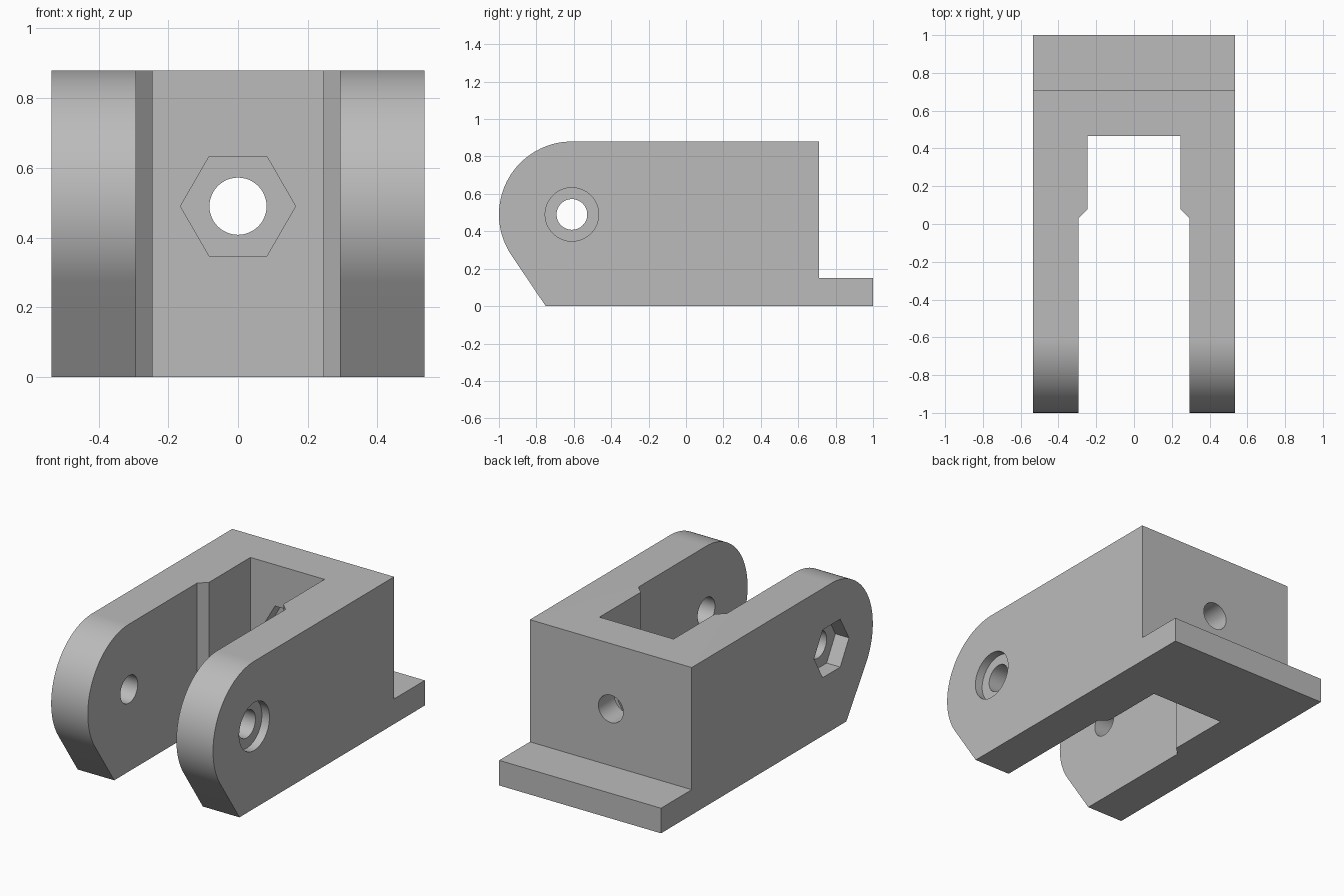
import bpy
import bmesh
from math import acos, atan2, cos, hypot, pi, radians, sin

default_cube = bpy.data.objects.get("Cube")
if default_cube:
    bpy.data.objects.remove(default_cube, do_unlink=True)

HALF_WIDTH, HEIGHT = 0.535, 0.88
PIVOT_Y, PIVOT_Z, ROUND = -0.61, 0.49, 0.39
BACK_Y, LEDGE_HEIGHT, TOE_Y = 0.71, 0.15, -0.75
BOLT, HEAD = 0.082, 0.143
NUT = HEAD / cos(pi / 6)
HEAD_DEPTH, NUT_DEPTH = 0.05, 0.09

grey = bpy.data.materials.new("plain grey")
grey.use_nodes = True
grey.diffuse_color = (0.5, 0.5, 0.5, 1)
grey.node_tree.nodes["Principled BSDF"].inputs["Base Color"].default_value = (0.5, 0.5, 0.5, 1)


def prism(name, points, axis, start, end):
    """Extrude a flat outline along the x, y or z axis."""
    place = {"x": lambda a, b, t: (t, a, b),
             "y": lambda a, b, t: (a, t, b),
             "z": lambda a, b, t: (a, b, t)}[axis]
    bm = bmesh.new()
    rings = [[bm.verts.new(place(a, b, t)) for a, b in points] for t in (start, end)]
    for ring in rings:
        bm.faces.new(ring)
    count = len(points)
    for i in range(count):
        j = (i + 1) % count
        bm.faces.new((rings[0][i], rings[0][j], rings[1][j], rings[1][i]))
    bmesh.ops.recalc_face_normals(bm, faces=bm.faces)
    mesh = bpy.data.meshes.new(name)
    bm.to_mesh(mesh)
    bm.free()
    mesh.materials.append(grey)
    obj = bpy.data.objects.new(name, mesh)
    bpy.context.collection.objects.link(obj)
    return obj


def arc(a, b, radius, first, last, steps):
    angles = [first + (last - first) * i / steps for i in range(steps + 1)]
    return [(a + radius * cos(t), b + radius * sin(t)) for t in angles]


def ring(a, b, radius, sides):
    return arc(a, b, radius, 0, 2 * pi, sides)[:-1]


# Side profile: rounded nose, sloped toe and rear ledge
dy, dz = TOE_Y - PIVOT_Y, -PIVOT_Z
tangent = atan2(dy, -dz) + 1.5 * pi - acos(ROUND / hypot(dy, dz))
profile = arc(PIVOT_Y, PIVOT_Z, ROUND, pi / 2, tangent, 48)
profile += [(TOE_Y, 0), (1, 0), (1, LEDGE_HEIGHT), (BACK_Y, LEDGE_HEIGHT), (BACK_Y, HEIGHT)]
bracket = prism("clevis_bracket", profile, "x", -HALF_WIDTH, HALF_WIDTH)

# Stepped slot between the arms
half_slot = [(0.293, -1.2), (0.293, 0.03), (0.245, 0.078), (0.245, 0.467)]
slot = half_slot + [(-x, y) for x, y in reversed(half_slot)]

# Slot, bolt holes, screw head recess and hexagonal nut pockets
cutters = [
    prism("slot_cutter", slot, "z", -0.2, 1.2),
    prism("pivot_hole_cutter", ring(PIVOT_Y, PIVOT_Z, BOLT, 48), "x", -0.8, 0.8),
    prism("head_recess_cutter", ring(PIVOT_Y, PIVOT_Z, HEAD, 64), "x",
          HALF_WIDTH - HEAD_DEPTH, 0.8),
    prism("side_nut_cutter", ring(PIVOT_Y, PIVOT_Z, NUT, 6), "x",
          -0.8, NUT_DEPTH - HALF_WIDTH),
    prism("back_hole_cutter", ring(0, PIVOT_Z, BOLT, 48), "y", 0.3, 0.9),
    prism("back_nut_cutter", ring(0, PIVOT_Z, NUT, 6), "y", 0.3, 0.467 + NUT_DEPTH),
]

bpy.ops.object.select_all(action="DESELECT")
bpy.context.view_layer.objects.active = bracket
bracket.select_set(True)
for cutter in cutters:
    cut = bracket.modifiers.new(cutter.name, "BOOLEAN")
    cut.operation = "DIFFERENCE"
    cut.solver = "EXACT"
    cut.object = cutter
    bpy.ops.object.modifier_apply(modifier=cut.name)
    bpy.data.objects.remove(cutter, do_unlink=True)

bpy.ops.object.shade_smooth_by_angle(angle=radians(25))
